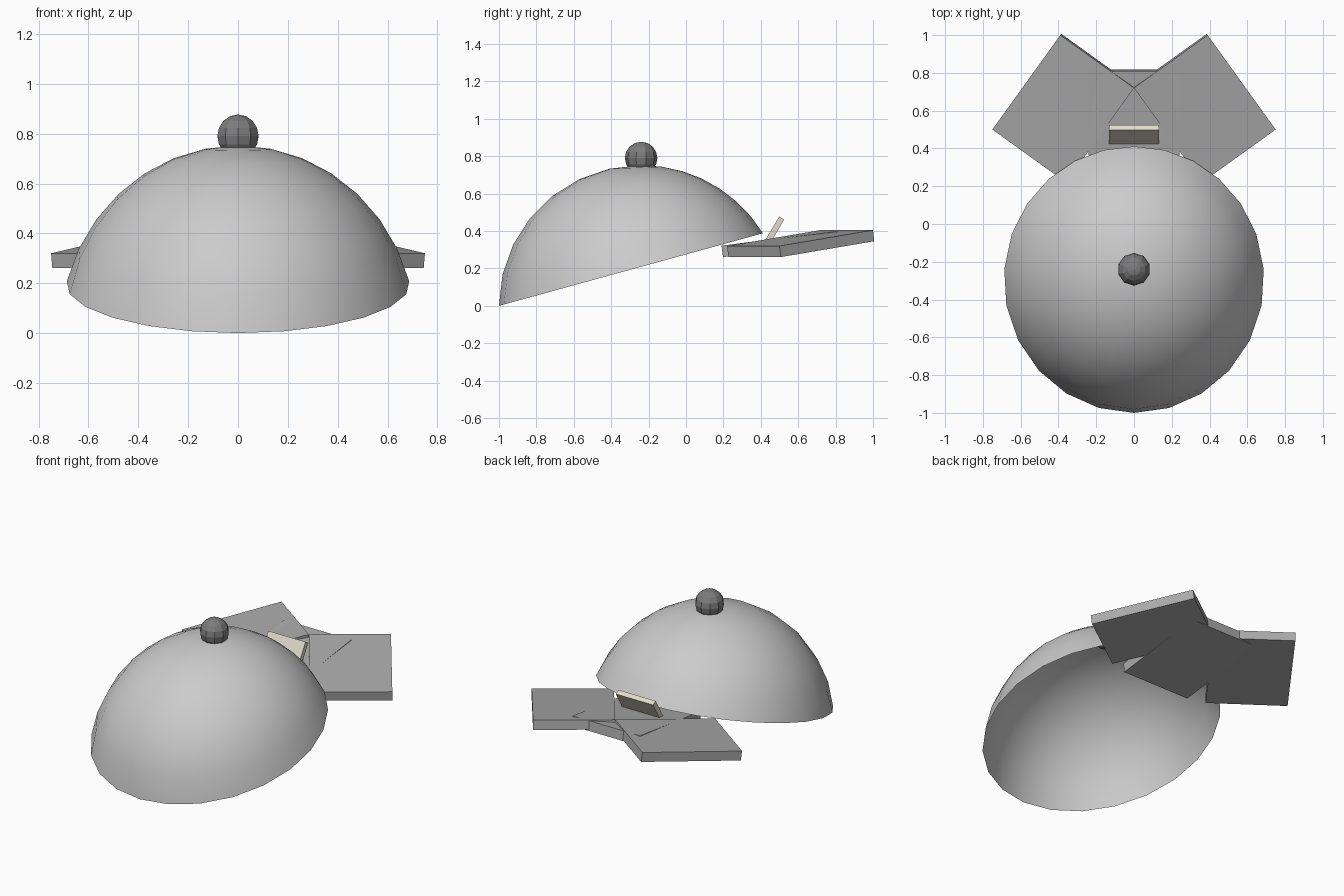
import bpy, bmesh, math
from mathutils import Vector

if "Cube" in bpy.data.objects:
    bpy.data.objects.remove(bpy.data.objects["Cube"])


def material(name, rgb):
    m = bpy.data.materials.new(name)
    m.diffuse_color = (*rgb, 1)
    m.use_nodes = True
    m.node_tree.nodes["Principled BSDF"].inputs["Base Color"].default_value = m.diffuse_color
    return m


def finish(bm, name, mat=None):
    me = bpy.data.meshes.new(name)
    bmesh.ops.recalc_face_normals(bm, faces=bm.faces)
    bm.to_mesh(me)
    bm.free()
    ob = bpy.data.objects.new(name, me)
    bpy.context.collection.objects.link(ob)
    if mat:
        me.materials.append(mat)
    return ob


def slab(name, corner, u, v, thick, mat):
    """Flat board: one top corner, two edge vectors, thickness going down."""
    c, u, v = Vector(corner), Vector(u), Vector(v)
    n = u.cross(v).normalized()
    if n.z > 0:
        n = -n
    bm = bmesh.new()
    top = [bm.verts.new(p) for p in (c, c + u, c + u + v, c + v)]
    face = bm.faces.new(top)
    low = bmesh.ops.extrude_face_region(bm, geom=[face], use_keep_orig=True)["geom"]
    bmesh.ops.translate(bm, vec=n * thick,
                        verts=[g for g in low if isinstance(g, bmesh.types.BMVert)])
    return finish(bm, name, mat)


beige = material("beige", (0.75, 0.71, 0.60))
dark = material("dark_grey", (0.2, 0.2, 0.2))
mid = material("mid_grey", (0.4, 0.4, 0.4))

# Dome: ellipsoid meridians running from the pole to a slanted rim
SEGS, ROWS = 24, 7
CY, RX, RY, RZ, SLOPE = -0.24, 0.715, 0.76, 0.752, 0.275


def dome_point(a, t):
    return Vector((RX * math.sin(t) * math.sin(a),
                   CY - RY * math.sin(t) * math.cos(a), RZ * math.cos(t)))


def rim_angle(a):
    lo, hi = 0.3, 2.0
    for _ in range(40):
        t = (lo + hi) / 2
        p = dome_point(a, t)
        if p.z > SLOPE * (p.y + 1):
            lo = t
        else:
            hi = t
    return lo


bm = bmesh.new()
pole = bm.verts.new((0, CY, RZ))
cols = []
for i in range(SEGS):
    a = 2 * math.pi * i / SEGS
    r = rim_angle(a)
    cols.append([bm.verts.new(dome_point(a, r * k / ROWS)) for k in range(1, ROWS + 1)])
for i in range(SEGS):
    p, q = cols[i], cols[(i + 1) % SEGS]
    bm.faces.new((pole, p[0], q[0]))
    for k in range(ROWS - 1):
        bm.faces.new((p[k], p[k + 1], q[k + 1], q[k]))
dome = finish(bm, "cap_dome")
dome.data.polygons.foreach_set("use_smooth", [True] * len(dome.data.polygons))
if sum(f.normal.z for f in dome.data.polygons) < 0:
    dome.data.flip_normals()

# Ball on the crown
bm = bmesh.new()
bmesh.ops.create_uvsphere(bm, u_segments=10, v_segments=8, radius=0.087)
bmesh.ops.translate(bm, verts=bm.verts, vec=(0, CY, 0.79))
finish(bm, "crown_ball", dark)

# Rear plates: a centre board and two mirrored, splayed wings
slab("rear_centre", (-0.24, 0.81, 0.40), (0.48, 0, 0), (0, -0.62, -0.078), 0.062, mid)
for side, s in (("right", 1), ("left", -1)):
    slab("rear_wing_" + side, (s * 0.39, 1.0, 0.405), (s * 0.36, -0.5, -0.085),
         (s * -0.39, -0.28, 0), 0.06, mid)

# Leaning tab standing on the centre board
slab("upright_tab", (-0.133, 0.498, 0.477), (0.266, 0, 0), (0.0, 0.027, -0.016), 0.15, beige)
